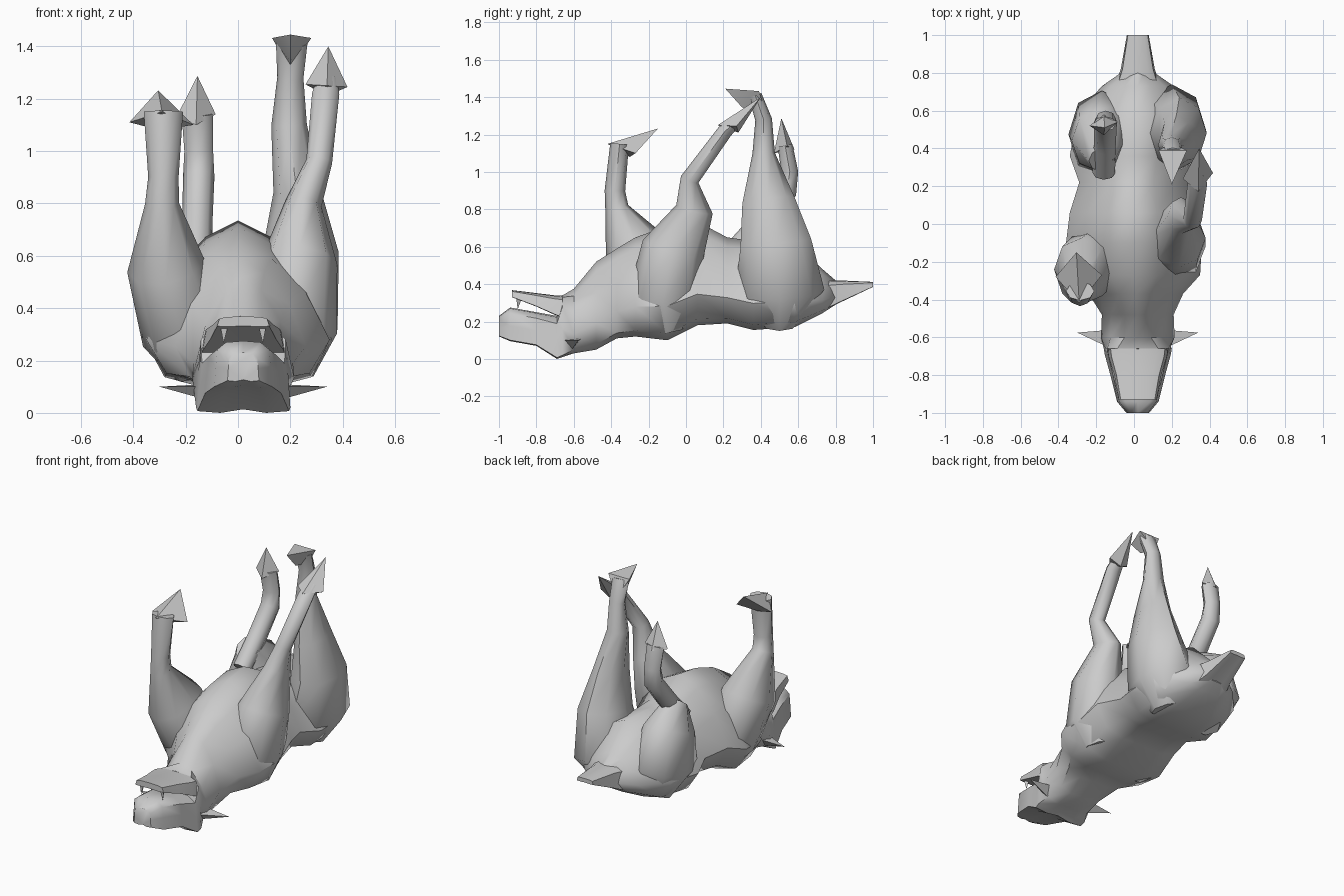
import bpy, bmesh, math
from mathutils import Vector


def finish(name, bm, angle=50):
    bmesh.ops.recalc_face_normals(bm, faces=bm.faces)
    me = bpy.data.meshes.new(name)
    bm.to_mesh(me)
    bm.free()
    ob = bpy.data.objects.new(name, me)
    bpy.context.collection.objects.link(ob)
    bpy.ops.object.select_all(action='DESELECT')
    ob.select_set(True)
    bpy.context.view_layer.objects.active = ob
    bpy.ops.object.shade_smooth_by_angle(angle=math.radians(angle))
    return ob


def loft(name, rings):
    """Skin a list of equal point rings and close both ends."""
    bm = bmesh.new()
    vs = [[bm.verts.new(p) for p in r] for r in rings]
    n = len(vs[0])
    for a, b in zip(vs, vs[1:]):
        for i in range(n):
            j = (i + 1) % n
            bm.faces.new((a[i], a[j], b[j], b[i]))
    bm.faces.new(vs[0])
    bm.faces.new(vs[-1])
    return finish(name, bm)


# half sections (sideways, height): keeled belly for the torso, boxy head
TORSO = [(0, 1), (.36, .89), (.74, .64), (1, .3), (.78, .06), (.4, 0), (0, .01)]
HEAD = [(0, 1), (.6, .97), (.9, .82), (.95, .45), (1, .03), (.5, 0), (0, .06)]


def trunk(name, stations, head_until=-.65):
    rings = []
    for y, cx, w, zb, zt in stations:
        half = HEAD if y < head_until else TORSO
        ring = half + [(-x, z) for x, z in half[-2:0:-1]]
        rings.append([(cx + x * w, y, zb + z * (zt - zb)) for x, z in ring])
    loft(name, rings)


def limb(name, path, sides=8):
    """Tube along x, y, z, x-radius, other radius; rings square to the path."""
    pts = [Vector(p[:3]) for p in path]
    rings = []
    for i, p in enumerate(pts):
        t = (pts[min(i + 1, len(pts) - 1)] - pts[max(i - 1, 0)]).normalized()
        v = t.cross(Vector((1, 0, 0))).normalized()
        u = v.cross(t)
        rings.append([p + u * path[i][3] * math.cos(k * math.tau / sides)
                      + v * path[i][4] * math.sin(k * math.tau / sides)
                      for k in range(sides)])
    loft(name, rings)


def hull(name, pts):
    bm = bmesh.new()
    for p in pts:
        bm.verts.new(p)
    bmesh.ops.convex_hull(bm, input=bm.verts)
    return finish(name, bm, 30)


# head, neck and torso, lying on its back
trunk("body", [
    (-1.0, .02, .06, .12, .23), (-.94, .02, .11, .095, .275),
    (-.8, .02, .145, .07, .25), (-.69, .02, .175, .0, .23),
    (-.66, .02, .18, .01, .34),
    (-.6, .02, .195, .03, .375), (-.48, .02, .19, .05, .52),
    (-.37, .01, .25, .11, .59), (-.27, 0, .35, .12, .65),
    (-.1, 0, .36, .1, .71), (.06, 0, .34, .18, .735),
    (.22, 0, .29, .19, .65), (.36, 0, .34, .155, .63),
    (.58, .02, .32, .17, .63), (.73, .02, .19, .245, .48),
    (.8, .02, .09, .29, .42)])
trunk("lower_jaw", [(-.93, .02, .1, .33, .368), (-.8, .02, .125, .28, .352),
                    (-.7, .02, .155, .235, .34), (-.66, .02, .16, .22, .338)], 0)
trunk("tail", [(.76, .02, .11, .27, .42), (.82, .02, .09, .3, .42),
               (1.0, .02, .058, .385, .412)], 2)

# ears and fangs
for s, side in ((-1, "left"), (1, "right")):
    hull("ear_" + side, [(.02 + s * x, y, z) for x, y, z in
                         ((.14, -.66, .1), (.14, -.56, .11), (.14, -.61, .05),
                          (.32, -.575, .1))])
    hull("fang_" + side, [(.02 + s * x, y, z) for x, y, z in
                          ((.09, -.91, .345), (.055, -.91, .345),
                           (.07, -.87, .345), (.075, -.9, .265))])

# front legs, shoulders sunk into the chest
limb("front_leg_left", [
    (-.15, -.14, .16, .1, .1), (-.2, -.18, .3, .17, .17),
    (-.275, -.25, .56, .15, .19), (-.29, -.37, .8, .065, .065),
    (-.285, -.38, .9, .058, .055), (-.285, -.355, 1.15, .075, .05)])
limb("front_leg_right", [
    (.17, -.1, .16, .12, .1), (.2, -.12, .33, .18, .19),
    (.235, -.07, .58, .145, .17), (.25, .045, .8, .07, .1),
    (.31, .02, .96, .05, .05), (.335, .21, 1.22, .052, .04),
    (.34, .27, 1.27, .04, .03)])

# hind legs, haunches sunk into the hips
limb("hind_leg_right", [
    (.14, .5, .19, .12, .1), (.2, .5, .36, .185, .24),
    (.24, .48, .62, .145, .19), (.225, .44, .85, .09, .14),
    (.195, .415, 1.1, .068, .06), (.2, .415, 1.28, .05, .045),
    (.205, .37, 1.41, .06, .035)])
limb("hind_leg_left_thigh", [
    (-.12, .5, .2, .12, .1), (-.17, .47, .36, .18, .24),
    (-.19, .44, .58, .14, .18), (-.17, .34, .7, .07, .08)])
limb("hind_leg_left_shin", [
    (-.16, .27, .6, .06, .05), (-.155, .41, .74, .058, .06),
    (-.15, .54, .9, .06, .055), (-.15, .555, 1.0, .055, .045),
    (-.155, .53, 1.14, .06, .04)])

# paws: two side corners, heel, sole and toe tip
PAWS = {
    "front_paw_left": ((-.415, -.28, 1.11), (-.17, -.27, 1.1),
                       (-.29, -.42, 1.15), (-.3, -.3, 1.08), (-.305, -.15, 1.232)),
    "front_paw_right": ((.258, .24, 1.255), (.418, .27, 1.245),
                        (.34, .17, 1.25), (.34, .28, 1.21), (.345, .4, 1.4)),
    "hind_paw_right": ((.13, .39, 1.432), (.28, .39, 1.432),
                       (.2, .21, 1.445), (.2, .3, 1.345), (.2, .43, 1.31)),
    "hind_paw_left": ((-.235, .52, 1.13), (-.085, .54, 1.14),
                      (-.16, .58, 1.12), (-.16, .47, 1.1), (-.155, .51, 1.287)),
}
for name, pts in PAWS.items():
    hull(name, pts)
